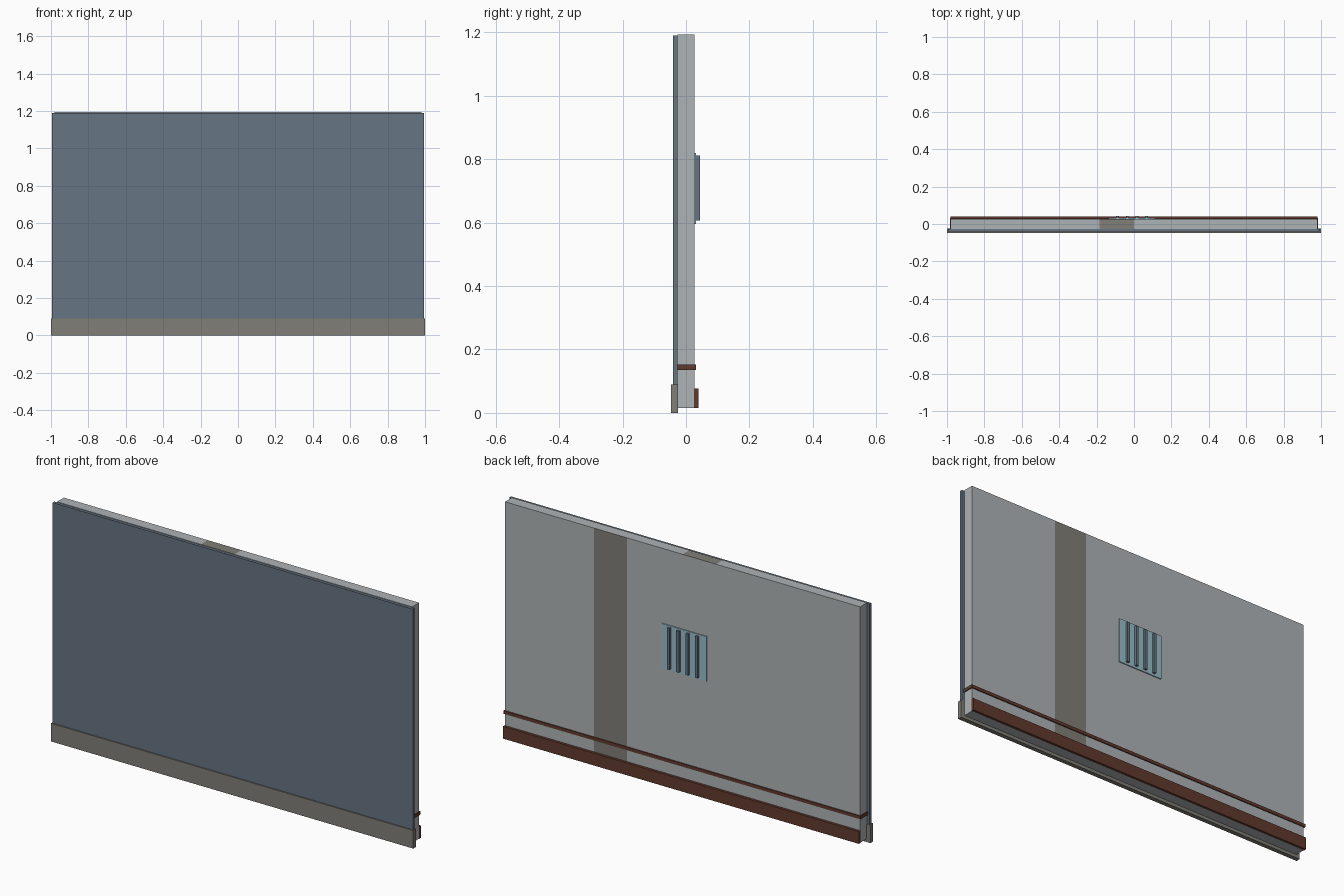
import bpy, bmesh
from mathutils import Vector

if "Cube" in bpy.data.objects:
    bpy.data.objects.remove(bpy.data.objects["Cube"])


def srgb(r, g, b):
    f = lambda c: c / 12.92 if c <= 0.04045 else ((c + 0.055) / 1.055) ** 2.4
    return tuple(f(v / 255) for v in (r, g, b)) + (1.0,)


def material(name, rgb):
    m = bpy.data.materials.new(name)
    m.diffuse_color = srgb(*rgb)
    m.use_nodes = True
    m.node_tree.nodes["Principled BSDF"].inputs["Base Color"].default_value = m.diffuse_color
    return m


WALL = material("light grey", (174, 179, 182))
STONE = material("warm grey", (129, 126, 119))
SLATE = material("slate blue", (102, 117, 130))
BROWN = material("dark brown", (97, 58, 45))
GLASS = material("pale blue", (153, 189, 201))


def box(name, x, y, z, *mats, cuts=(), rule=None):
    """Box from (min, max) ranges, optionally cut across x and coloured by rule."""
    bm = bmesh.new()
    bmesh.ops.create_cube(bm, size=1)
    for v in bm.verts:
        v.co = Vector([(r[0] + r[1]) / 2 + c * (r[1] - r[0])
                       for r, c in zip((x, y, z), v.co)])
    for cx in cuts:
        bmesh.ops.bisect_plane(bm, geom=bm.verts[:] + bm.edges[:] + bm.faces[:],
                               plane_co=(cx, 0, 0), plane_no=(1, 0, 0))
    bm.normal_update()
    if rule:
        for f in bm.faces:
            f.material_index = rule(f.calc_center_median(), f.normal)
    me = bpy.data.meshes.new(name)
    bm.to_mesh(me)
    bm.free()
    for m in mats:
        me.materials.append(m)
    ob = bpy.data.objects.new(name, me)
    bpy.context.collection.objects.link(ob)
    return ob


# Wall core with a dark band on the back and a dark patch on the top
def band_rule(c, n):
    back = n.y > 0.5 and 0.306 < c.x < 0.489
    top = n.z > 0.5 and -0.185 < c.x < 0
    return int(back or top)


box("wall_core", (-0.98, 0.98), (-0.027, 0.027), (0.016, 1.193), WALL, STONE,
    cuts=(-0.185, 0, 0.306, 0.489), rule=band_rule)

# Front cladding and plinth
box("front_cladding", (-0.994, 0.994), (-0.041, -0.027), (0.05, 1.19), SLATE)
box("front_plinth", (-1, 1), (-0.047, -0.025), (0, 0.09), STONE)

# Back skirting board and the thin rail that wraps round the ends
box("back_skirting", (-0.982, 0.982), (0.026, 0.04), (0.016, 0.077), BROWN)
box("wall_rail", (-0.985, 0.985), (-0.027, 0.032), (0.136, 0.152), BROWN)

# Vent plate with four upright slats
box("vent_plate", (-0.136, 0.112), (0.026, 0.032), (0.595, 0.82), GLASS)
for i in range(4):
    cx = -0.088 + i * 0.052
    box(f"vent_slat_{i + 1}", (cx - 0.007, cx + 0.007), (0.031, 0.044),
        (0.606, 0.812), SLATE)
